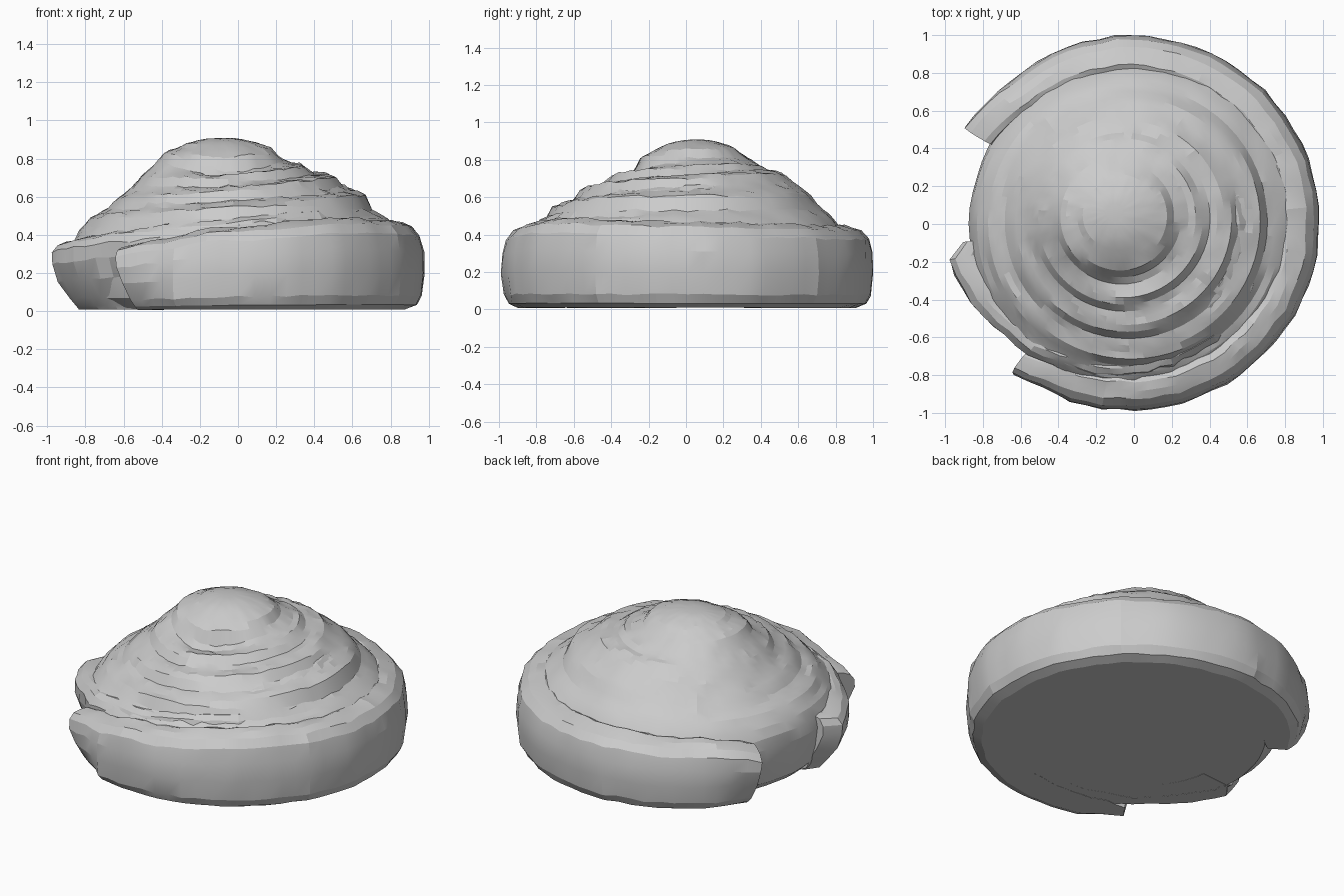
import bpy, bmesh, random
from math import radians, cos, sin, pi, floor, exp

if "Cube" in bpy.data.objects:
    bpy.data.objects.remove(bpy.data.objects["Cube"])

random.seed(4)


def lerp_keys(keys, t):
    """Interpolate rows (t, a, b, ...) at t."""
    if t <= keys[0][0]:
        return keys[0][1:]
    for a, b in zip(keys, keys[1:]):
        if t <= b[0]:
            f = (t - a[0]) / (b[0] - a[0])
            f = f * f * (3 - 2 * f) if len(a) > 2 else f
            return [p + (q - p) * f for p, q in zip(a[1:], b[1:])]
    return keys[-1][1:]


def finish(bm, name):
    bmesh.ops.recalc_face_normals(bm, faces=bm.faces)
    mesh = bpy.data.meshes.new(name)
    bm.to_mesh(mesh)
    bm.free()
    ob = bpy.data.objects.new(name, mesh)
    bpy.context.collection.objects.link(ob)
    bpy.ops.object.select_all(action='DESELECT')
    ob.select_set(True)
    bpy.context.view_layer.objects.active = ob
    bpy.ops.object.shade_smooth_by_angle(angle=radians(14))
    return ob


def jit(a):
    return random.uniform(-a, a)


def bump(r, centre, width):
    return exp(-((r - centre) / width) ** 2)


# Core: mounded dome with a coiled, stepped top
DOME = [(0, .912), (.1, .900), (.2, .87), (.29, .805), (.36, .75), (.45, .71),
        (.55, .66), (.65, .59), (.75, .51), (.82, .44), (.86, .37)]
SIDE = [(.87, .30), (.86, .18), (.83, .07), (.76, .01)]
STEP = .145


def dome_point(r, a):
    turn = (a / (2 * pi)) % 1
    # spiral sawtooth: strong at the front and right, faint at the back
    strength = .035 * (.55 + .45 * cos(a + radians(50)))
    ph = r / STEP + turn
    ph -= floor(ph)
    saw = (ph - .4) if ph < .8 else (.4 - (ph - .8) * 4)
    fade = min(1, max(0, (r - .14) / .15))
    z = lerp_keys(DOME, r)[0] + strength * saw * 1.6 * fade
    z += .035 * max(0, cos(a)) * min(1, r / .6) * (1 if r < .7 else .4)
    left, back, front = max(0, -cos(a)), max(0, sin(a)), max(0, -sin(a))
    z += (.045 * bump(r, .33, .09) - .045 * bump(r, .62, .15)) * left
    z += .03 * bump(r, .50, .15) * back
    z -= .02 * bump(r, .45, .2) * front + .03 * bump(r, .34, .05) * front ** 4
    return z


bm = bmesh.new()
N = 64
rings = []
for i in range(25):
    r = .05 + i * .81 / 24
    o = 1 - r / .87
    rings.append([bm.verts.new((r * cos(a) - .11 * o, r * sin(a) + .06 * o,
                                dome_point(r, a) + jit(.008 * min(1, r / .5) ** 1.5)))
                  for a in (2 * pi * k / N for k in range(N))])
for r, z in SIDE:
    rings.append([bm.verts.new(((r + jit(.006)) * cos(2 * pi * k / N),
                                (r + jit(.006)) * sin(2 * pi * k / N), z))
                  for k in range(N)])
for p, q in zip(rings, rings[1:]):
    for k in range(N):
        m = (k + 1) % N
        bm.faces.new((p[k], p[m], q[m], q[k]))
bm.faces.new(rings[0])
bm.faces.new(rings[-1])
finish(bm, "coiled_dome")

# Wrap layers: section is (0 inner .. 1 outer, 0 bottom .. 1 top)
SECTION = [(-.5, .02), (.52, .02), (.80, .07), (.93, .17), (1, .42), (.98, .66),
           (.88, .84), (.68, .94), (.45, .98), (.2, 1), (0, .97), (-.12, .85)]


def wrap(name, keys, step=5, lean=0, tuck=(0, 0)):
    """Sweep the section; keys are (degrees, inner radius, outer radius, height).
    lean pulls the foot inward, tuck slants each end (degrees at the foot)."""
    bm = bmesh.new()
    d0, d1 = keys[0][0], keys[-1][0]
    n = round((d1 - d0) / step)
    rows = []
    for i in range(n + 1):
        deg = d0 + (d1 - d0) * i / n
        inner, outer, h = lerp_keys(keys, deg)
        near0 = max(0, 1 - (deg - d0) / 20)
        near1 = max(0, 1 - (d1 - deg) / 20)
        pull = lean + .13 * (near0 * (tuck[0] > 0) + near1 * (tuck[1] > 0))
        wob = jit(.006)
        row = []
        for u, v in SECTION:
            r = inner + (outer - inner) * u + wob + jit(.004)
            r -= pull * (1 - v) ** 2 * max(u, 0)
            a = radians(deg + (1 - v) * (near0 * tuck[0] - near1 * tuck[1]))
            z = h * v + (jit(.007) if v > .1 else 0)
            row.append(bm.verts.new((r * cos(a), r * sin(a), z)))
        rows.append(row)
    for p, q in zip(rows, rows[1:]):
        for k in range(len(p)):
            m = (k + 1) % len(p)
            bm.faces.new((p[k], p[m], q[m], q[k]))
    bm.faces.new(rows[0])
    bm.faces.new(rows[-1])
    return finish(bm, name)


# Outer layer: open on the left, running round front, right and back
wrap("outer_wrap", [(-130, .88, 1.04, .34), (-118, .82, 1.0, .38), (-95, .80, .99, .44),
                    (-50, .79, .975, .49), (0, .77, .98, .47), (60, .79, .99, .45),
                    (90, .80, 1.0, .45), (130, .82, 1.0, .43), (144, .85, 1.03, .41),
                    (151, .87, 1.05, .37)], tuck=(4, 3))

# Second layer: flares out on the left, tucks in behind the front
wrap("left_wrap", [(-174, .80, .93, .38), (-168, .84, 1.02, .37), (-160, .80, .99, .39),
                   (-135, .76, .92, .43), (-110, .72, .86, .47), (-70, .68, .80, .52),
                   (-20, .62, .75, .56)], lean=.17)

# Third layer: the next coil, rising from the left to the right side
wrap("upper_coil", [(-175, .66, .84, .43), (-140, .63, .79, .49), (-95, .57, .70, .56),
                    (-40, .53, .67, .63), (15, .47, .64, .68), (50, .42, .58, .67)])
